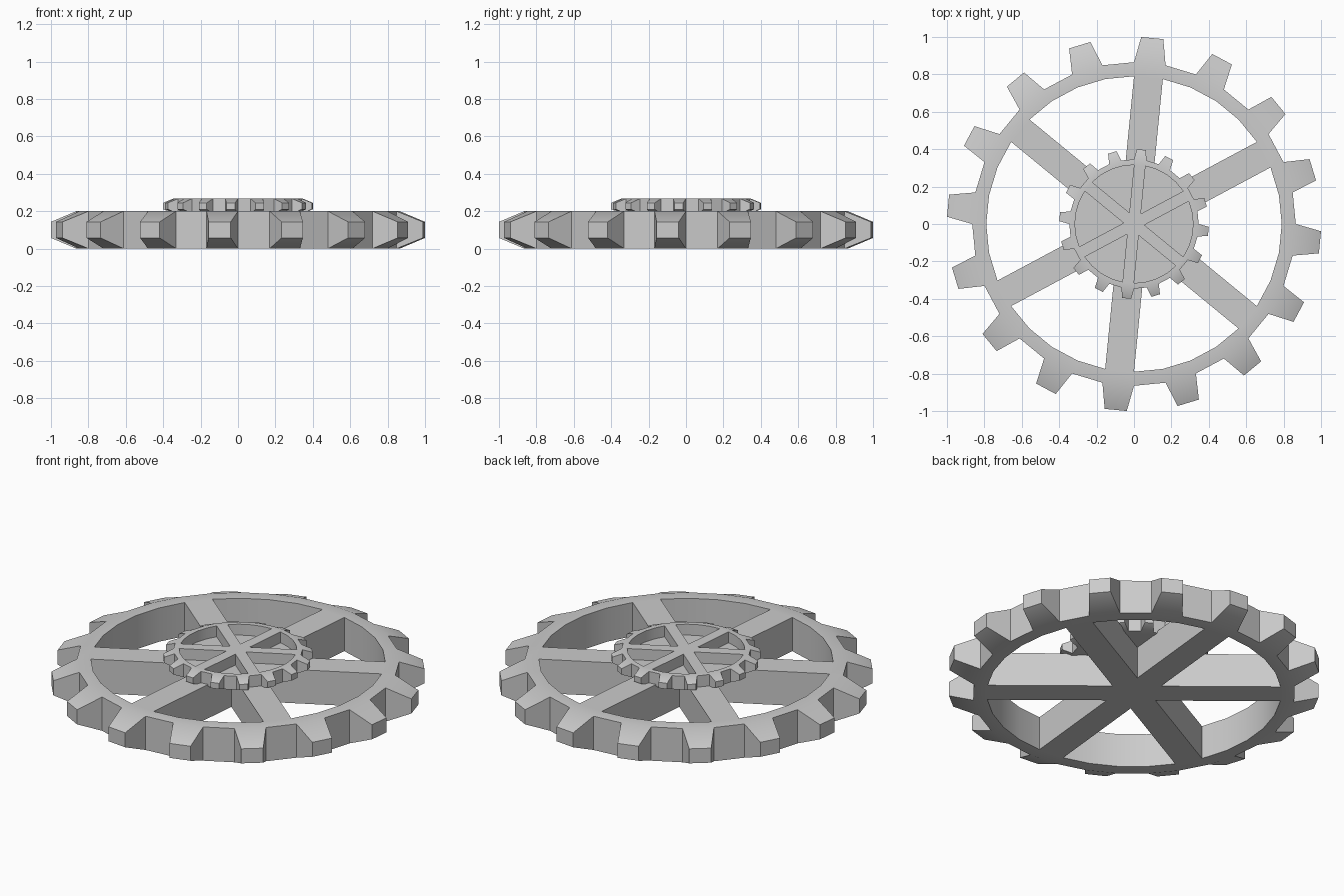
import bpy
import bmesh
from math import sin, cos, pi, radians

cube = bpy.data.objects.get("Cube")
if cube:
    bpy.data.objects.remove(cube, do_unlink=True)

grey = bpy.data.materials.new("plain_grey")
grey.use_nodes = True
COLOUR = (0.6, 0.6, 0.6, 1)
grey.diffuse_color = COLOUR
grey.node_tree.nodes["Principled BSDF"].inputs["Base Color"].default_value = COLOUR

SEGMENTS = 32                       # every odd segment carries a tooth
STEP = 2 * pi / SEGMENTS
SPOKES = [2, 7, 12, 18, 23, 28]     # segments where a spoke meets the rim
INNER, ROOT, TIP = 0.79, 0.865, 1.0007
HALF, TIP_HALF = 0.1, 0.043         # half heights of the rim and tooth tips
TIP_ANGLE = radians(3.4)


def finish(obj):
    obj.data.materials.append(grey)
    bpy.ops.object.select_all(action="DESELECT")
    obj.select_set(True)
    bpy.context.view_layer.objects.active = obj
    bpy.ops.object.shade_smooth_by_angle(angle=radians(30))


def make_gear(name, scale, height):
    bm = bmesh.new()

    def pair(r, a, h=HALF):
        """A lower and an upper vertex at a polar position."""
        return [bm.verts.new((r * cos(a), r * sin(a), z)) for z in (-h, h)]

    def wall(p, q):
        bm.faces.new((p[0], q[0], q[1], p[1]))

    def caps(pairs):
        for side in (0, 1):
            bm.faces.new([p[side] for p in pairs])

    # Rim with tapered teeth
    inner = [pair(INNER, i * STEP) for i in range(SEGMENTS)]
    outer = [pair(ROOT, i * STEP) for i in range(SEGMENTS)]
    for i in range(SEGMENTS):
        j = (i + 1) % SEGMENTS
        caps([inner[i], outer[i], outer[j], inner[j]])
        if i not in SPOKES:
            wall(inner[j], inner[i])
        if i % 2:
            mid = (i + 0.5) * STEP
            a = pair(TIP, mid - TIP_ANGLE, TIP_HALF)
            b = pair(TIP, mid + TIP_ANGLE, TIP_HALF)
            caps([outer[i], a, b, outer[j]])
            for p, q in ((outer[i], a), (a, b), (b, outer[j])):
                wall(p, q)
        else:
            wall(outer[i], outer[j])

    # Parallel-sided spokes meeting in the middle
    half_width = INNER * sin(STEP / 2)
    star = []
    for k, s in enumerate(SPOKES):
        following = SPOKES[(k + 1) % len(SPOKES)]
        half_gap = ((following - s) % SEGMENTS) * STEP / 2
        notch = pair(half_width / sin(half_gap), (s + 0.5) * STEP + half_gap)
        end = inner[(s + 1) % SEGMENTS]
        wall(end, notch)
        wall(notch, inner[following])
        star += [inner[s], end, notch]
    caps(star)

    bmesh.ops.recalc_face_normals(bm, faces=bm.faces)
    bmesh.ops.scale(bm, vec=(scale,) * 3, verts=bm.verts)
    bmesh.ops.translate(bm, vec=(0, 0, height), verts=bm.verts)
    mesh = bpy.data.meshes.new(name)
    bm.to_mesh(mesh)
    bm.free()
    obj = bpy.data.objects.new(name, mesh)
    bpy.context.collection.objects.link(obj)
    finish(obj)


make_gear("large_gear", 1.0, 0.1)
make_gear("small_gear", 0.4, 0.2275)

# Plate closing the openings of the small gear
bpy.ops.mesh.primitive_cylinder_add(vertices=SEGMENTS, radius=0.325, depth=0.014,
                                    location=(0, 0, 0.196))
plate = bpy.context.object
plate.name = "small_gear_plate"
finish(plate)
